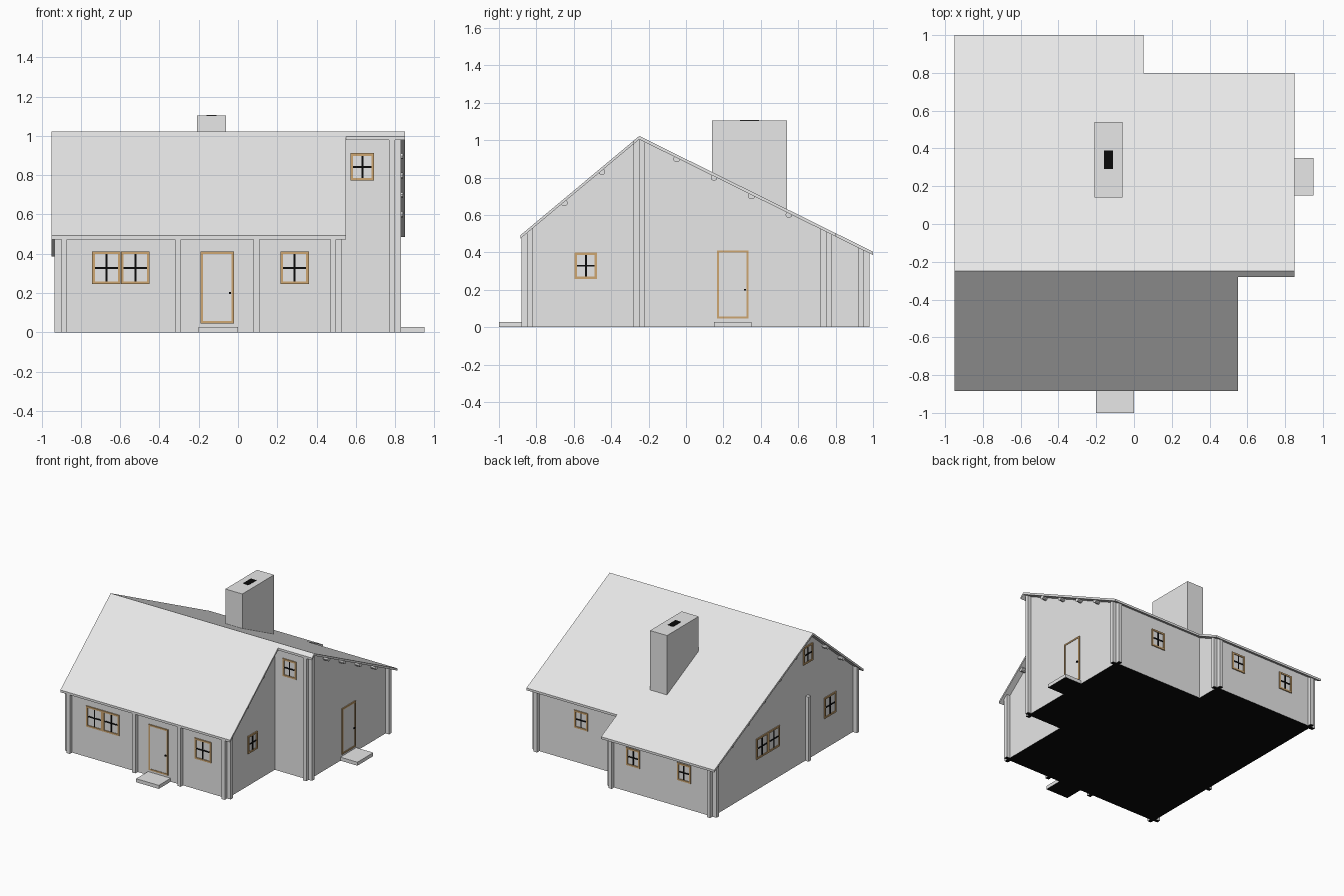
import bpy, bmesh
from math import radians
from mathutils import Matrix, Vector

cube = bpy.data.objects.get("Cube")
if cube:
    bpy.data.objects.remove(cube, do_unlink=True)


def make_material(name, color):
    m = bpy.data.materials.new(name)
    m.use_nodes = True
    m.diffuse_color = (*color, 1)
    m.node_tree.nodes["Principled BSDF"].inputs["Base Color"].default_value = (*color, 1)
    return m


GREY, TAN, BLACK = 0, 1, 2
MATERIALS = [make_material("light_grey", (0.8, 0.8, 0.8)),
             make_material("tan_wood", (0.62, 0.39, 0.17)),
             make_material("black", (0.003, 0.003, 0.003))]

# Roof line: ridge position, slopes and vertical thickness
RIDGE_Y, RIDGE_Z, THICK = -0.25, 1.022, 0.018


def roof_top(y):
    return RIDGE_Z - (0.835 * (RIDGE_Y - y) if y < RIDGE_Y else 0.495 * (y - RIDGE_Y))


def roof_under(y):
    return roof_top(y) - THICK


def finish(name, bm, matrix=None):
    """Turn the bmesh into an object; faces on the ground are black."""
    bmesh.ops.recalc_face_normals(bm, faces=bm.faces)
    if matrix:
        bm.transform(matrix)
    for f in bm.faces:
        if all(v.co.z < 0.001 for v in f.verts):
            f.material_index = BLACK
    mesh = bpy.data.meshes.new(name)
    bm.to_mesh(mesh)
    bm.free()
    for m in MATERIALS:
        mesh.materials.append(m)
    obj = bpy.data.objects.new(name, mesh)
    bpy.context.scene.collection.objects.link(obj)
    return obj


def add_box(bm, x0, x1, y0, y1, z0, z1, mat=GREY):
    size = Matrix.Diagonal((x1 - x0, y1 - y0, z1 - z0, 1))
    center = Matrix.Translation(((x0 + x1) / 2, (y0 + y1) / 2, (z0 + z1) / 2))
    made = bmesh.ops.create_cube(bm, size=1, matrix=center @ size)
    for f in {f for v in made["verts"] for f in v.link_faces}:
        f.material_index = mat


def box(name, *bounds):
    bm = bmesh.new()
    add_box(bm, *bounds)
    return finish(name, bm)


def add_prism(bm, x0, x1, outline):
    """Extrude a (y, z) outline along x."""
    face = bm.faces.new([bm.verts.new((x0, y, z)) for y, z in outline])
    made = bmesh.ops.extrude_face_region(bm, geom=[face])
    moved = [v for v in made["geom"] if isinstance(v, bmesh.types.BMVert)]
    bmesh.ops.translate(bm, verts=moved, vec=Vector((x1 - x0, 0, 0)))


def stations(y0, y1):
    return [y0] + ([RIDGE_Y] if y0 < RIDGE_Y < y1 else []) + [y1]


def wall(name, x0, x1, y0, y1):
    """Wall whose top follows the underside of the roof."""
    bm = bmesh.new()
    top = [(y, roof_under(y) + 0.002) for y in reversed(stations(y0, y1))]
    add_prism(bm, x0, x1, [(y0, 0), (y1, 0)] + top)
    return finish(name, bm)


# Walls, crossing past each other at the corners
T, OUT = 0.03, 0.03
wall("left_wall", -0.90, -0.87, -0.88, 0.98)
wall("right_wall", 0.77, 0.80, -0.28, 0.78)
wall("front_wing_side_wall", 0.47, 0.50, -0.88, -0.22)
wall("back_wing_side_wall", -0.03, 0.0, 0.70, 0.98)
wall("front_wall", -0.935, 0.53, -0.85, -0.82)
wall("upper_front_wall", -0.87, 0.83, -0.25, -0.22)
wall("back_wall_long", -0.935, 0.03, 0.92, 0.95)
wall("back_wall_short", -0.03, 0.83, 0.72, 0.75)
for side, x in (("left", -0.32), ("right", 0.08)):
    wall(f"{side}_partition_end", x, x + T, -0.88, -0.82)
box("left_partition_end_post", -0.93, -0.87, -0.25, -0.22, 0, 0.515)

# Floor slabs
box("floor_front", -0.90, 0.50, -0.85, -0.25, 0, 0.01)
box("floor_main", -0.90, 0.80, -0.25, 0.75, 0, 0.01)
box("floor_back", -0.90, 0.0, 0.75, 0.95, 0, 0.01)

# Roof, in three widths that share one ridge
bm = bmesh.new()
for x0, x1, y0, y1 in ((-0.95, 0.05, -0.885, 1.0),
                       (0.05, 0.55, -0.885, 0.8),
                       (0.55, 0.85, -0.28, 0.8)):
    ys = stations(y0, y1)
    add_prism(bm, x0, x1, [(y, roof_under(y)) for y in ys] +
              [(y, roof_top(y)) for y in reversed(ys)])
finish("roof", bm)

# Round purlins showing under the gable overhangs
bm = bmesh.new()
for y, end in ((-0.65, 0.54), (-0.45, 0.54), (-0.05, 0.84), (0.15, 0.84),
               (0.35, 0.84), (0.55, 0.84), (0.75, -0.02)):
    start = -0.94
    place = Matrix.Translation(((start + end) / 2, y, roof_under(y) - 0.006))
    bmesh.ops.create_cone(bm, cap_ends=True, segments=10, radius1=0.018, radius2=0.018,
                          depth=end - start, matrix=place @ Matrix.Rotation(radians(90), 4, 'Y'))
finish("purlins", bm)

# Chimney with dark flue
box("chimney", -0.21, -0.06, 0.14, 0.54, 0.4, 1.105)
box("chimney_flue", -0.16, -0.11, 0.29, 0.39, 1.10, 1.107, BLACK)

# Door steps
box("front_step", -0.20, 0.0, -1.0, -0.85, 0, 0.028)
box("side_step", 0.80, 0.95, 0.15, 0.35, 0, 0.028)


def add_frame(bm, w, h, b, depth):
    for s in (-1, 1):
        x = s * (w - b) / 2
        add_box(bm, x - b / 2, x + b / 2, -depth, 0.002, -h / 2, h / 2, TAN)
        z = s * (h - b) / 2
        add_box(bm, b - w / 2, w / 2 - b, -depth, 0.002, z - b / 2, z + b / 2, TAN)


FACING = {"front": 0, "right": 90, "back": 180, "left": -90}


def placement(side, x, y, z):
    return Matrix.Translation((x, y, z)) @ Matrix.Rotation(radians(FACING[side]), 4, 'Z')


def window(name, side, x, y, z, w=0.12, h=0.14):
    bm = bmesh.new()
    add_frame(bm, w, h, 0.013, 0.008)
    iw, ih, bar = w / 2 - 0.013, h / 2 - 0.013, 0.005
    add_box(bm, -iw, iw, -0.002, 0.002, -ih, ih, GREY)
    add_box(bm, -bar, bar, -0.006, 0, -ih, ih, BLACK)
    add_box(bm, -iw, iw, -0.0055, 0, -bar, bar, BLACK)
    finish(name, bm, placement(side, x, y, z))


def door(name, side, x, y):
    w, h = 0.17, 0.365
    bm = bmesh.new()
    add_frame(bm, w, h, 0.012, 0.008)
    add_box(bm, 0.012 - w / 2, w / 2 - 0.012, -0.004, 0.002, 0.012 - h / 2, h / 2 - 0.012)
    add_box(bm, 0.06, 0.07, -0.014, 0, -0.033, -0.023, BLACK)
    finish(name, bm, placement(side, x, y, 0.228))


# Doors
door("front_door", "front", -0.105, -0.85)
door("side_door", "right", 0.80, 0.25)

# Windows
BIG = (0.145, 0.165)
for i, x in enumerate((-0.67, -0.523, 0.288)):
    window(f"front_window_{i + 1}", "front", x, -0.85, 0.328, *BIG)
window("upper_front_window", "front", 0.633, -0.25, 0.842)
window("wing_side_window", "right", 0.50, -0.535, 0.328)
for i, y in enumerate((0.328, 0.181, -0.53)):
    window(f"left_window_{i + 1}", "left", -0.90, y, 0.328, *BIG)
window("upper_left_window", "left", -0.90, -0.25, 0.842)
for i, x in enumerate((-0.65, -0.2)):
    window(f"back_window_{i + 1}", "back", x, 0.95, 0.283)
window("back_window_3", "back", 0.40, 0.75, 0.345)
